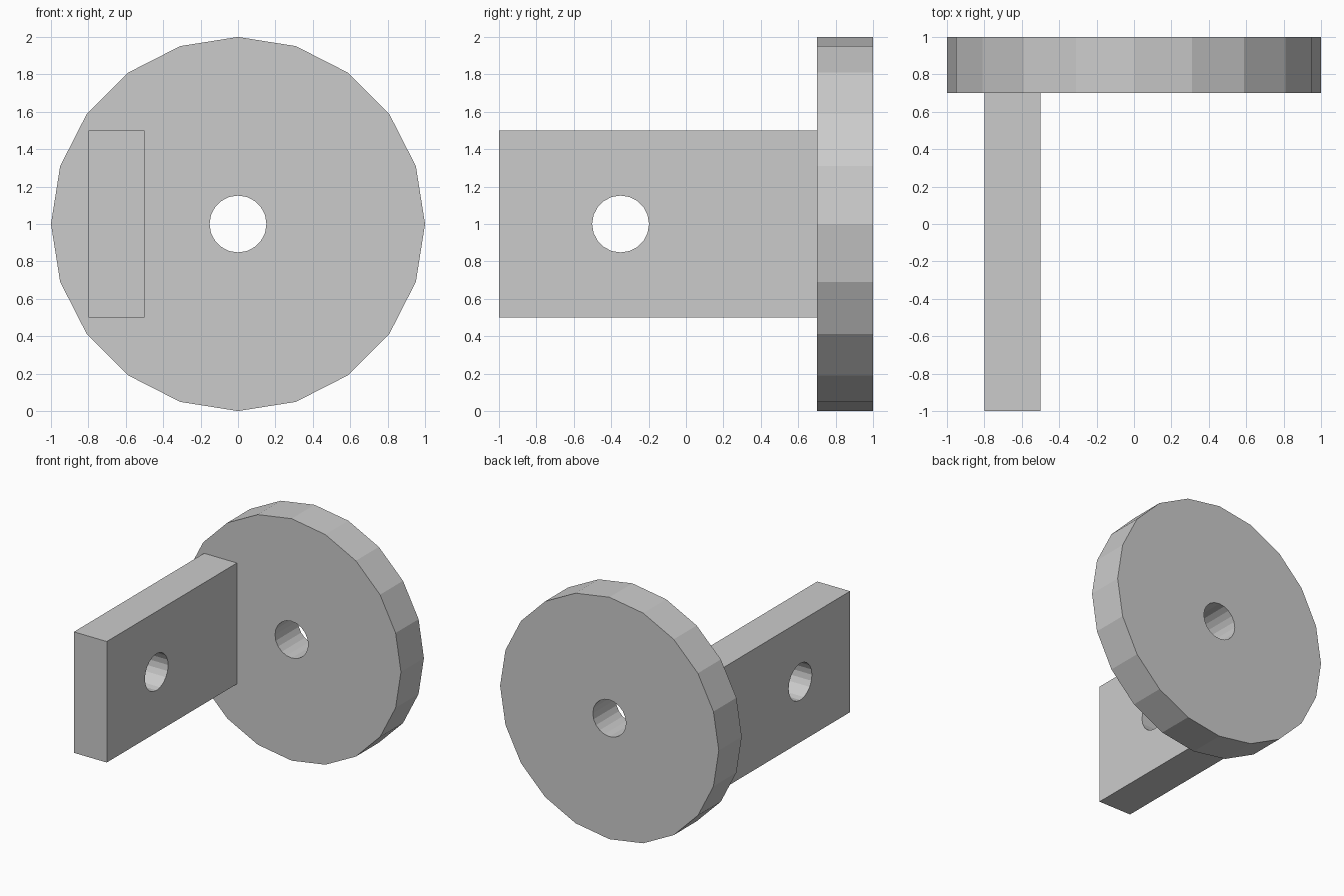
import bpy
from math import pi

if "Cube" in bpy.data.objects:
    bpy.data.objects.remove(bpy.data.objects["Cube"])

SIDES = 20


def cylinder(name, radius, depth, location, rotation):
    bpy.ops.mesh.primitive_cylinder_add(vertices=SIDES, radius=radius, depth=depth,
                                        location=location, rotation=rotation)
    obj = bpy.context.object
    obj.name = name
    return obj


def drill(obj, location, rotation):
    """Cut a round hole through obj and discard the cutter."""
    cutter = cylinder("hole_cutter", 0.152, 1.0, location, rotation)
    cutter.hide_render = True
    mod = obj.modifiers.new("hole", 'BOOLEAN')
    mod.operation = 'DIFFERENCE'
    mod.solver = 'EXACT'
    mod.object = cutter
    bpy.context.view_layer.objects.active = obj
    bpy.ops.object.modifier_apply(modifier=mod.name)
    bpy.data.objects.remove(cutter, do_unlink=True)


ALONG_Y = (pi / 2, 0, 0)
ALONG_X = (0, pi / 2, 0)

# Round flange with central hole
flange = cylinder("round_flange", 1.0, 0.3, (0, 0.85, 1), ALONG_Y)
drill(flange, (0, 0.85, 1), ALONG_Y)

# Side plate standing off the flange, with cross hole
bpy.ops.mesh.primitive_cube_add(size=1, location=(-0.65, -0.15, 1))
plate = bpy.context.object
plate.name = "side_plate"
plate.scale = (0.3, 1.7, 1.0)
bpy.ops.object.transform_apply(location=False, rotation=False, scale=True)
drill(plate, (-0.65, -0.35, 1), ALONG_X)
